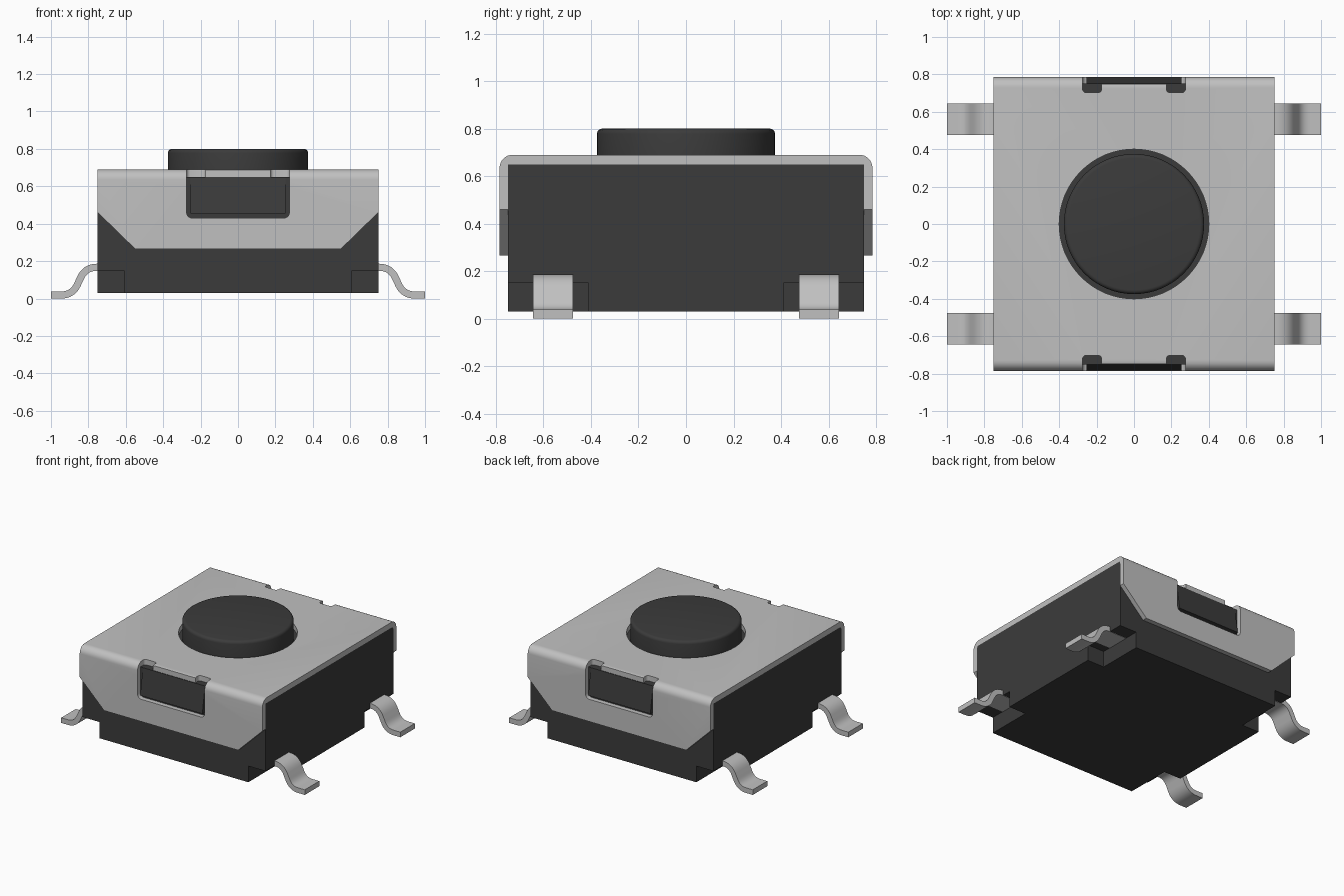
import bpy, bmesh, math
from mathutils import Vector

if "Cube" in bpy.data.objects:
    bpy.data.objects.remove(bpy.data.objects["Cube"], do_unlink=True)


def material(name, value):
    mat = bpy.data.materials.new(name)
    mat.use_nodes = True
    color = (value, value, value, 1)
    mat.diffuse_color = color
    bsdf = next(n for n in mat.node_tree.nodes if n.type == 'BSDF_PRINCIPLED')
    bsdf.inputs["Base Color"].default_value = color
    return mat


METAL = material("light grey metal", 0.53)
PLASTIC = material("dark grey plastic", 0.044)


def to_object(name, bm, mat):
    bmesh.ops.recalc_face_normals(bm, faces=bm.faces[:])
    mesh = bpy.data.meshes.new(name)
    bm.to_mesh(mesh)
    bm.free()
    obj = bpy.data.objects.new(name, mesh)
    mesh.materials.append(mat)
    bpy.context.collection.objects.link(obj)
    return obj


def prism(name, outline, axis, lo, hi, mat):
    """Extrude a 2D outline along an axis (other two axes in xyz order)."""
    bm = bmesh.new()
    rings = []
    for level in (lo, hi):
        ring = []
        for p in outline:
            co = list(p)
            co.insert("xyz".index(axis), level)
            ring.append(bm.verts.new(co))
        bm.faces.new(ring)
        rings.append(ring)
    n = len(outline)
    for i in range(n):
        j = (i + 1) % n
        bm.faces.new((rings[0][i], rings[0][j], rings[1][j], rings[1][i]))
    return to_object(name, bm, mat)


def rect(a0, a1, b0, b1):
    return [(a0, b0), (a1, b0), (a1, b1), (a0, b1)]


def arc(cx, cy, r, start, end, steps=8):
    return [(cx + r * math.cos(math.radians(start + (end - start) * i / steps)),
             cy + r * math.sin(math.radians(start + (end - start) * i / steps)))
            for i in range(steps + 1)]


def select_only(obj):
    bpy.ops.object.select_all(action='DESELECT')
    obj.select_set(True)
    bpy.context.view_layer.objects.active = obj


def cut(obj, cutter, operation='DIFFERENCE'):
    select_only(obj)
    mod = obj.modifiers.new("cut", 'BOOLEAN')
    mod.operation, mod.object, mod.solver = operation, cutter, 'EXACT'
    bpy.ops.object.modifier_apply(modifier=mod.name)
    bpy.data.objects.remove(cutter, do_unlink=True)


def smooth(obj):
    select_only(obj)
    bpy.ops.object.shade_smooth_by_angle(angle=math.radians(30))


# Body: block with a notch under each bottom corner
body = prism("body", rect(-0.75, 0.75, -0.75, 0.75), 'z', 0.03, 0.65, PLASTIC)
for sx in (-1, 1):
    for sy in (-1, 1):
        notch = rect(*sorted((sx * 0.61, sx * 0.9)), *sorted((sy * 0.41, sy * 0.9)))
        cut(body, prism("notch_cutter", notch, 'z', -0.1, 0.15, PLASTIC))

# Cover: folded sheet with rounded bends
outer, inner = 0.785, 0.75
half = [(inner, 0.2), (outer, 0.2)] + arc(outer - 0.055, 0.635, 0.055, 0, 90)
half_in = arc(inner - 0.02, 0.63, 0.02, 90, 0)


def flip(points):
    return [(-y, z) for y, z in reversed(points)]


section = half + flip(half) + flip(half_in) + half_in
cover = prism("cover", section, 'x', -0.8, 0.8, METAL)

# Trim the flaps to chamfered corners
flap = [(-0.75, 0.9), (-0.75, 0.46), (-0.55, 0.265),
        (0.55, 0.265), (0.75, 0.46), (0.75, 0.9)]
cut(cover, prism("flap_cutter", flap, 'y', -1, 1, METAL), 'INTERSECT')

# Round opening around the button
cut(cover, prism("hole_cutter", arc(0, 0, 0.4, 0, 360, 64)[:-1], 'z', 0.5, 0.9, METAL))

# Flap windows with rounded bottoms, and relief slots in the top
window = ([(0.275, 0.9), (-0.275, 0.9)]
          + arc(-0.245, 0.46, 0.03, 180, 270, 4) + arc(0.245, 0.46, 0.03, 270, 360, 4))
for s in (-1, 1):
    cut(cover, prism("window_cutter", window, 'y', *sorted((s * 0.748, s)), METAL))
    for side in (-1, 1):
        x = side * 0.224
        slot = ([(x + 0.051, 0.9), (x - 0.051, 0.9)]
                + arc(x - 0.031, 0.722, 0.02, 180, 270, 4)
                + arc(x + 0.031, 0.722, 0.02, 270, 360, 4))
        slot = [(px, s * py) for px, py in slot]
        cut(cover, prism("slot_cutter", slot, 'z', 0.6, 0.9, METAL))
smooth(cover)

# Wedge-shaped latches showing through the windows
latch = [(-0.74, 0.65), (-0.752, 0.65), (-0.782, 0.455), (-0.74, 0.455)]
for name, s in (("front_latch", 1), ("back_latch", -1)):
    prism(name, [(s * y, z) for y, z in latch], 'x', -0.255, 0.255, PLASTIC)

# Button: disc with a rounded top edge
disc = prism("button", arc(0, 0, 0.375, 0, 360, 64)[:-1], 'z', 0.64, 0.8, PLASTIC)
bm = bmesh.new()
bm.from_mesh(disc.data)
rim = [e for e in bm.edges if all(v.co.z > 0.79 for v in e.verts)]
bmesh.ops.bevel(bm, geom=rim, offset=0.022, segments=4, profile=0.5, affect='EDGES')
bm.to_mesh(disc.data)
bm.free()
smooth(disc)

# Leads: one bent strip, mirrored to all four corners
corners = [Vector(p) for p in ((0.61, 0.167), (0.815, 0.167), (0.885, 0.019), (1.0, 0.019))]
path = [corners[0]]
for a, b, c in zip(corners, corners[1:], corners[2:]):
    p, q = b + (a - b).normalized() * 0.06, b + (c - b).normalized() * 0.06
    for i in range(9):
        t = i / 8
        path.append(p * (1 - t) ** 2 + b * 2 * t * (1 - t) + q * t ** 2)
path.append(corners[-1])
top, bottom = [], []
for i, p in enumerate(path):
    d = (path[min(i + 1, len(path) - 1)] - path[max(i - 1, 0)]).normalized()
    n = Vector((-d.y, d.x)) * 0.019
    top.append(p + n)
    bottom.append(p - n)
lead = prism("leads", top + bottom[::-1], 'y', 0.475, 0.645, METAL)
mirror = lead.modifiers.new("mirror", 'MIRROR')
mirror.use_axis = (True, True, False)
smooth(lead)
